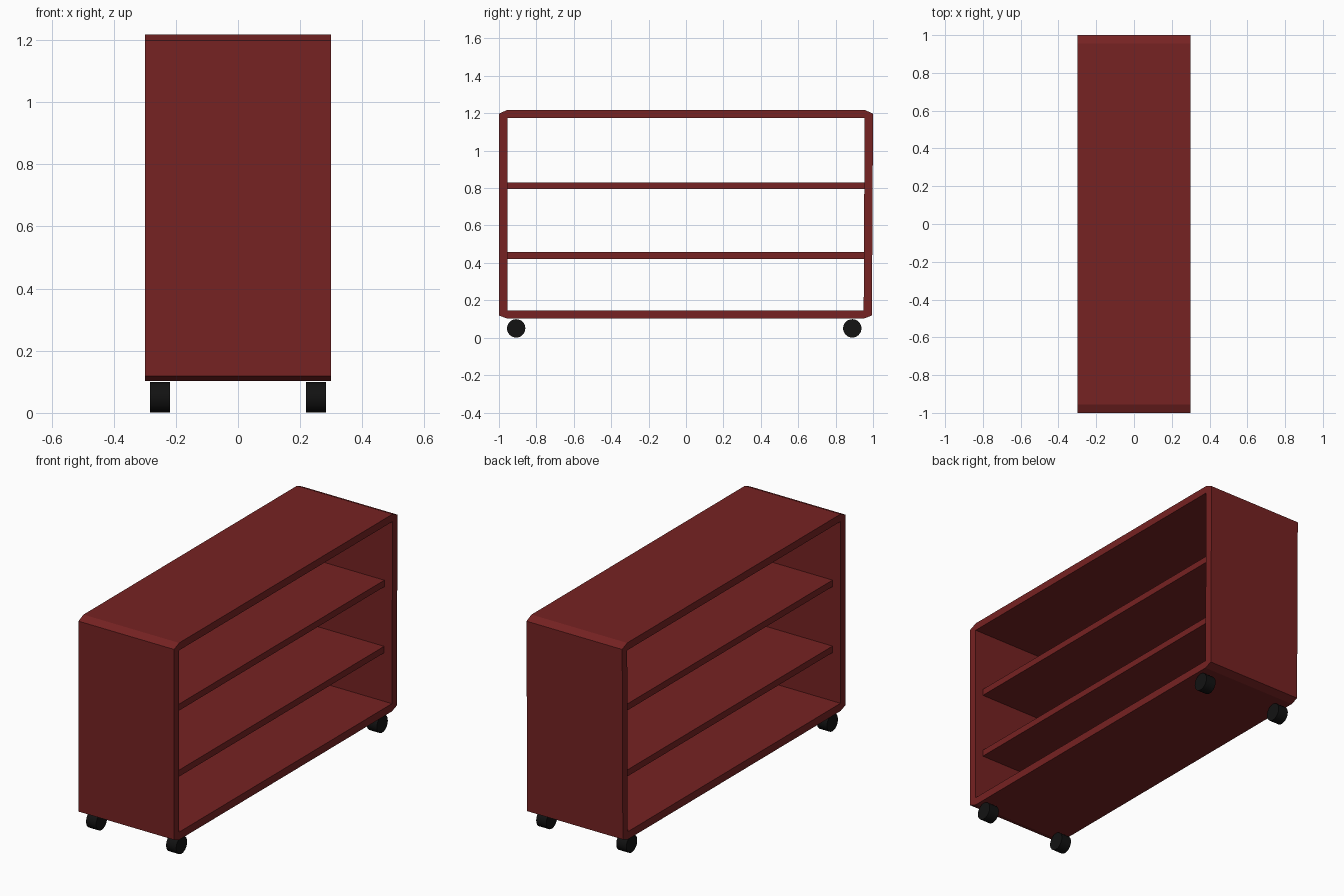
import bpy, bmesh, math
from mathutils import Matrix

if "Cube" in bpy.data.objects:
    bpy.data.objects.remove(bpy.data.objects["Cube"])


def material(name, rgb):
    m = bpy.data.materials.new(name)
    m.diffuse_color = (*rgb, 1)
    m.use_nodes = True
    m.node_tree.nodes["Principled BSDF"].inputs["Base Color"].default_value = m.diffuse_color
    return m


RED = material("dark_red_paint", (0.18, 0.016, 0.016))
BLACK = material("black_rubber", (0.006, 0.006, 0.006))


def finish(name, bm, mat):
    bmesh.ops.recalc_face_normals(bm, faces=bm.faces)
    me = bpy.data.meshes.new(name)
    bm.to_mesh(me)
    bm.free()
    me.materials.append(mat)
    ob = bpy.data.objects.new(name, me)
    bpy.context.collection.objects.link(ob)
    return ob


def panel(name, profile, half_depth):
    """Extrude a (y, z) profile along x."""
    bm = bmesh.new()
    face = bm.faces.new([bm.verts.new((-half_depth, y, z)) for y, z in profile])
    ext = bmesh.ops.extrude_face_region(bm, geom=[face])
    verts = [v for v in ext["geom"] if isinstance(v, bmesh.types.BMVert)]
    bmesh.ops.translate(bm, verts=verts, vec=(2 * half_depth, 0, 0))
    return finish(name, bm, RED)


def wheel(name, x, y):
    bm = bmesh.new()
    bmesh.ops.create_cone(bm, cap_ends=True, segments=32, radius1=0.049, radius2=0.049, depth=0.063,
                          matrix=Matrix.Translation((x, y, 0.05)) @ Matrix.Rotation(math.pi / 2, 4, 'Y'))
    ob = finish(name, bm, BLACK)
    bpy.context.view_layer.objects.active = ob
    ob.select_set(True)
    bpy.ops.object.shade_smooth_by_angle(angle=math.radians(40))
    ob.select_set(False)


# Outer case: top and bottom boards with sloped ends, side boards between them
panel("top_board", [(-1, 1.198), (-0.955, 1.218), (0.955, 1.218), (1, 1.198), (0.955, 1.176), (-0.955, 1.176)], 0.3)
panel("bottom_board", [(-1, 0.119), (-0.955, 0.102), (0.95, 0.102), (0.994, 0.119), (0.95, 0.146), (-0.955, 0.146)], 0.3)
panel("front_side", [(-1, 0.119), (-0.955, 0.146), (-0.955, 1.176), (-1, 1.198)], 0.3)
panel("back_side", [(0.994, 0.119), (0.95, 0.146), (0.955, 1.176), (1, 1.198)], 0.3)

# Inner shelves, set back from both open faces
for name, z in (("lower_shelf", 0.42), ("upper_shelf", 0.794)):
    panel(name, [(-0.96, z), (0.96, z), (0.96, z + 0.037), (-0.96, z + 0.037)], 0.25)

# Four wheels
for end, y in (("front", -0.908), ("back", 0.889)):
    for side, x in (("left", -0.251), ("right", 0.251)):
        wheel(f"{end}_{side}_wheel", x, y)
